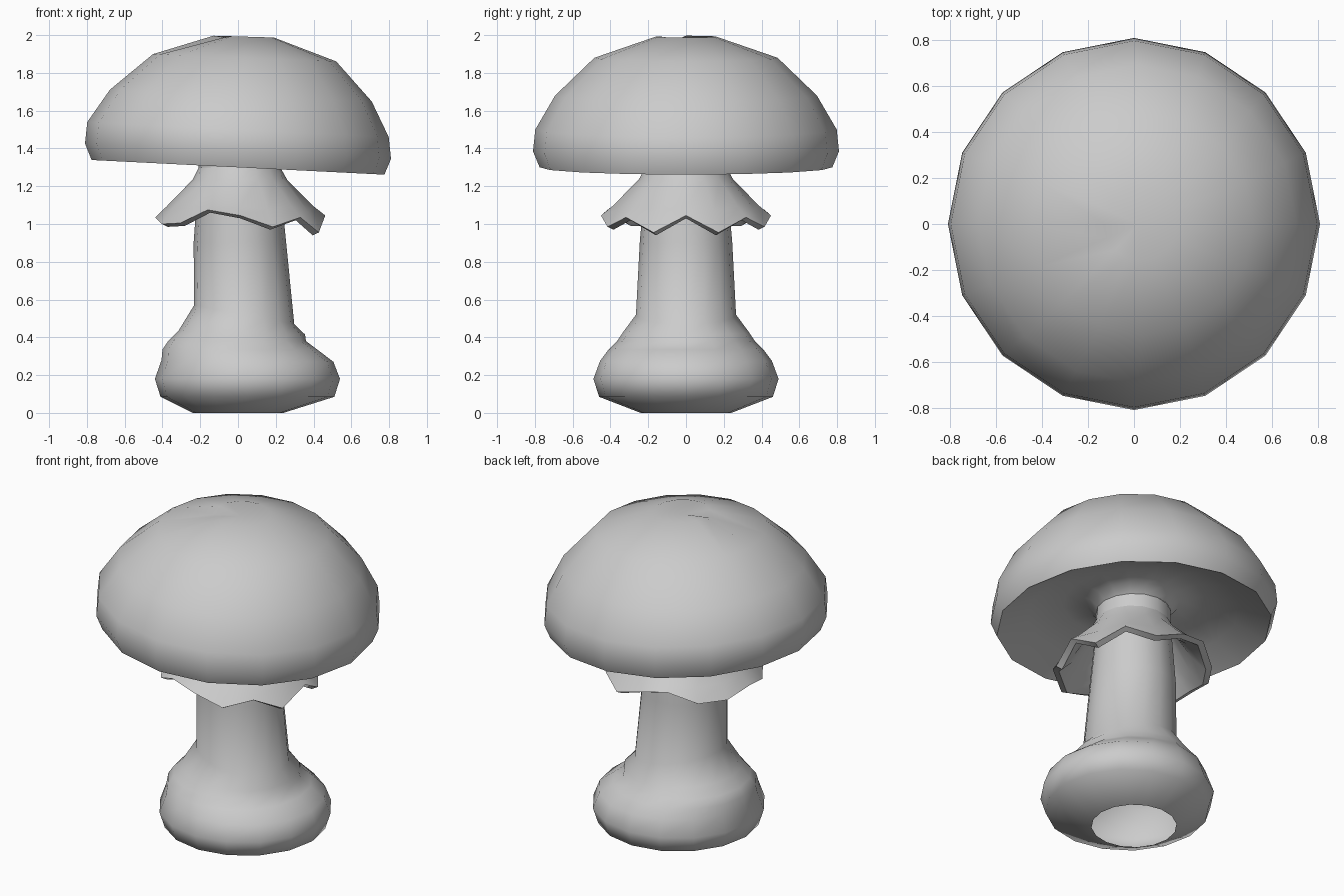
import bpy, bmesh, math

SIDES = 16


def loft(name, rings, angle=50, wave=None):
    """Skin rings of (radius, centre x, z, slope along x, wave amount); radius 0 closes to a point."""
    bm = bmesh.new()
    prev = None
    for r, cx, z, slope, amount in rings:
        if r == 0:
            ring = [bm.verts.new((cx, 0, z))]
        else:
            ring = []
            for i in range(SIDES):
                a = 2 * math.pi * i / SIDES
                dz = slope * r * math.cos(a)
                if wave:
                    dz += amount * wave[i]
                ring.append(bm.verts.new((cx + r * math.cos(a), r * math.sin(a), z + dz)))
        if prev:
            for i in range(SIDES):
                j = (i + 1) % SIDES
                if len(ring) == 1:
                    bm.faces.new((prev[i], prev[j], ring[0]))
                else:
                    bm.faces.new((prev[i], prev[j], ring[j], ring[i]))
        prev = ring
    mesh = bpy.data.meshes.new(name)
    bm.to_mesh(mesh)
    bm.free()
    ob = bpy.data.objects.new(name, mesh)
    bpy.context.collection.objects.link(ob)
    bpy.ops.object.select_all(action='DESELECT')
    ob.select_set(True)
    bpy.context.view_layer.objects.active = ob
    bpy.ops.object.shade_smooth_by_angle(angle=math.radians(angle))
    return ob


# Stem with swollen, lipped bulb, open underneath
loft("stem", [
    (0.24, 0.0, 0.0, 0, 0),
    (0.46, 0.05, 0.085, 0, 0),
    (0.49, 0.05, 0.18, 0, 0),
    (0.455, 0.05, 0.275, -0.01, 0),
    (0.41, 0.01, 0.335, 0, 0),
    (0.365, -0.005, 0.38, 0, 0),
    (0.335, 0.02, 0.425, -0.03, 0),
    (0.265, 0.033, 0.52, -0.19, 0),
    (0.245, 0.01, 0.90, 0, 0),
    (0.215, 0.005, 1.25, 0, 0),
    (0.21, 0.005, 1.39, 0, 0),
], 80)

# Ragged skirt: inner side down, round the lip, outer side up
half = [0.03, -0.06, 0.02, -0.03, 0.03, 0.06, -0.01, -0.015, 0.02]
ragged = half + half[-2:0:-1]
loft("skirt", [
    (0.22, 0.01, 1.24, 0, 0),
    (0.34, 0.012, 1.07, 0, 0.3),
    (0.415, 0.012, 1.0, 0, 1),
    (0.45, 0.012, 1.015, 0, 1),
    (0.39, 0.01, 1.085, 0, 0.3),
    (0.25, 0.01, 1.235, 0, 0),
    (0.21, 0.008, 1.31, 0, 0),
], 45, ragged)

# Tilted cap: hollow underside, rolled rim, dome with a dented crown
dent = [0] * SIDES
dent[9], dent[10] = -0.025, -0.01
loft("cap", [
    (0.21, 0.005, 1.39, -0.02, 0),
    (0.26, 0.005, 1.44, -0.05, 0),
    (0.40, 0.0, 1.455, -0.05, 0),
    (0.60, 0.0, 1.39, -0.05, 0),
    (0.775, 0.0, 1.30, -0.05, 0),
    (0.81, 0.0, 1.385, -0.05, 0),
    (0.798, 0.0, 1.50, -0.05, 0),
    (0.693, 0.015, 1.68, -0.045, 0),
    (0.485, 0.035, 1.88, -0.04, 0),
    (0.16, 0.03, 1.992, -0.03, 1),
    (0.0, 0.02, 1.975, 0, 0),
], 80, dent)
